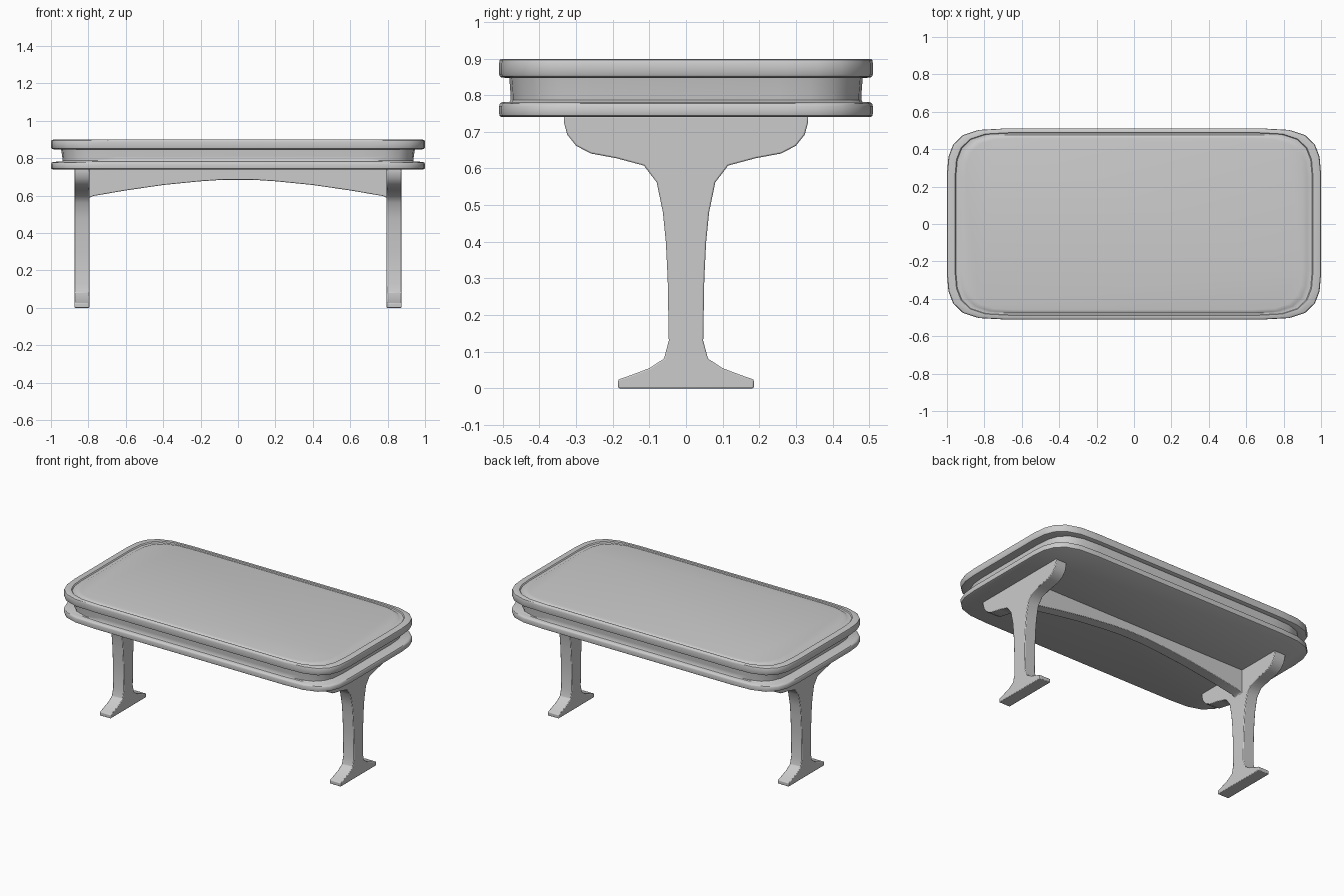
import bpy, bmesh
from math import radians

if "Cube" in bpy.data.objects:
    bpy.data.objects.remove(bpy.data.objects["Cube"])


def finish(bm, name, bevel=0.0):
    bmesh.ops.recalc_face_normals(bm, faces=bm.faces[:])
    mesh = bpy.data.meshes.new(name)
    bm.to_mesh(mesh)
    bm.free()
    ob = bpy.data.objects.new(name, mesh)
    bpy.context.collection.objects.link(ob)
    if bevel:
        mod = ob.modifiers.new("soft_edges", 'BEVEL')
        mod.width, mod.segments, mod.limit_method = bevel, 2, 'ANGLE'
        mod.angle_limit = radians(40)
    bpy.ops.object.select_all(action='DESELECT')
    ob.select_set(True)
    bpy.context.view_layer.objects.active = ob
    bpy.ops.object.shade_smooth_by_angle(angle=radians(40))
    return ob


def extrude_profile(name, points, offset, bevel):
    # Solid prism from a closed 3D outline
    bm = bmesh.new()
    face = bm.faces.new([bm.verts.new(p) for p in points])
    ext = bmesh.ops.extrude_face_region(bm, geom=[face])
    verts = [v for v in ext["geom"] if isinstance(v, bmesh.types.BMVert)]
    bmesh.ops.translate(bm, verts=verts, vec=offset)
    return finish(bm, name, bevel)


# Table top: rounded rectangle outline swept through a moulded edge profile
corner = [(1.0, 0.27), (0.992, 0.36), (0.967, 0.425), (0.915, 0.475),
          (0.83, 0.503), (0.70, 0.51)]
outline = (corner + [(-x, y) for x, y in reversed(corner)]
           + [(-x, -y) for x, y in corner] + [(x, -y) for x, y in reversed(corner)])
# (outline scale, height) from the underside centre up to the top panel
section = [(0.99, 0.741), (0.998, 0.744), (1.0, 0.75), (1.0, 0.77), (0.996, 0.777),
           (0.985, 0.781), (0.945, 0.782), (0.938, 0.787), (0.94, 0.81), (0.946, 0.847),
           (0.985, 0.848), (0.996, 0.851), (1.0, 0.857), (1.0, 0.888), (0.997, 0.896),
           (0.99, 0.899), (0.957, 0.899), (0.952, 0.892), (0.935, 0.891),
           (0.925, 0.896), (0.90, 0.899)]
bm = bmesh.new()
rings = [[bm.verts.new((x * s, y * s, z)) for x, y in outline] for s, z in section]
n = len(outline)
for a, b in zip(rings, rings[1:]):
    for i in range(n):
        j = (i + 1) % n
        bm.faces.new((a[i], a[j], b[j], b[i]))
bm.faces.new(rings[0][::-1])
bm.faces.new(rings[-1])
finish(bm, "table_top")

# Pedestal legs: half profile (y, z) mirrored, one at each end
half = [(0.185, 0.0), (0.185, 0.024), (0.15, 0.036), (0.10, 0.055), (0.06, 0.081),
        (0.047, 0.13), (0.05, 0.30), (0.055, 0.40), (0.063, 0.48), (0.08, 0.562),
        (0.115, 0.608), (0.19, 0.628), (0.26, 0.641), (0.30, 0.662), (0.324, 0.692),
        (0.333, 0.725), (0.333, 0.743)]
profile = half + [(-y, z) for y, z in reversed(half)]
for name, x in (("left_leg", -0.875), ("right_leg", 0.795)):
    extrude_profile(name, [(x, y, z) for y, z in profile], (0.08, 0, 0), 0.004)

# Arched stretcher between the legs
arch = [(0.80, 0.575), (0.793, 0.59), (0.775, 0.598), (0.60, 0.628), (0.40, 0.657),
        (0.20, 0.677), (0.08, 0.685)]
under = arch + [(-x, z) for x, z in reversed(arch)]
beam = [(0.80, 0.743)] + under + [(-0.80, 0.743)]
extrude_profile("arched_stretcher", [(x, -0.035, z) for x, z in beam], (0, 0.07, 0), 0.004)
